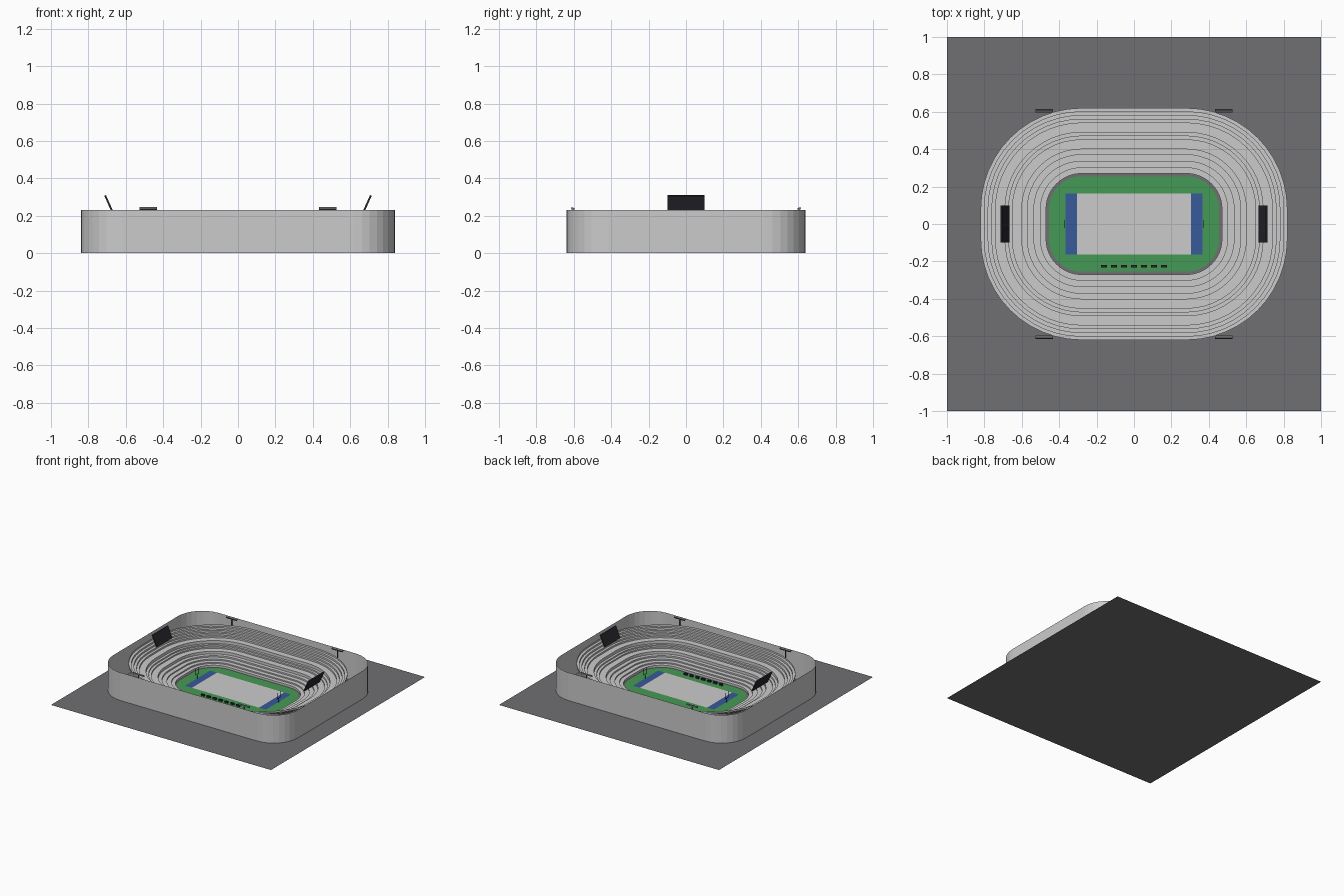
import bpy, bmesh, math
from mathutils import Matrix

if "Cube" in bpy.data.objects:
    bpy.data.objects.remove(bpy.data.objects["Cube"])


def material(name, r, g, b):
    m = bpy.data.materials.new(name)
    m.diffuse_color = (r, g, b, 1)
    m.use_nodes = True
    m.node_tree.nodes["Principled BSDF"].inputs["Base Color"].default_value = m.diffuse_color
    return m


ASPHALT = material("asphalt", 0.16, 0.16, 0.175)
GRASS = material("grass", 0.06, 0.32, 0.09)
BLUE = material("end_zone_blue", 0.04, 0.10, 0.33)
DARK = material("dark", 0.02, 0.02, 0.028)
STEEL = material("steel", 0.15, 0.15, 0.16)


def make(name, bm, mat=None):
    me = bpy.data.meshes.new(name)
    bm.to_mesh(me)
    bm.free()
    ob = bpy.data.objects.new(name, me)
    bpy.context.collection.objects.link(ob)
    if mat:
        me.materials.append(mat)
    return ob


def add_box(bm, centre, size, tilt=None):
    m = Matrix.Translation(centre)
    if tilt:
        m = m @ tilt
    bmesh.ops.create_cube(bm, size=1, matrix=m @ Matrix.Diagonal((*size, 1)))


def rounded(cx, cy, r, seg):
    """Outline of a rectangle of half size cx, cy grown outwards by r."""
    pts = []
    for k, (sx, sy) in enumerate([(1, 1), (-1, 1), (-1, -1), (1, -1)]):
        for i in range(seg + 1):
            a = math.pi / 2 * (k + i / seg)
            pts.append((sx * cx + r * math.cos(a), sy * cy + r * math.sin(a)))
    return pts


def loft(bm, loops):
    rows = [[bm.verts.new((x, y, z)) for x, y in pts] for pts, z in loops]
    for lo, hi in zip(rows, rows[1:]):
        n = len(lo)
        for i in range(n):
            j = (i + 1) % n
            bm.faces.new((lo[i], lo[j], hi[j], hi[i]))
    return rows


def flat(name, x0, x1, y0, y1, z, mat=None):
    bm = bmesh.new()
    bm.faces.new([bm.verts.new((x, y, z)) for x, y in
                  ((x0, y0), (x1, y0), (x1, y1), (x0, y1))])
    return make(name, bm, mat)


# Ground and outer wall
flat("ground", -1, 1, -1, 1, 0, ASPHALT)
bm = bmesh.new()
wall = rounded(0.62, 0.42, 0.22, 8)
loft(bm, [(wall, 0), (wall, 0.23)])
make("outer_wall", bm)

# Seating bowl: stepped tiers as (radius where the step rises, height after it)
steps = [(0.19, 0.018), (0.22, 0.028), (0.255, 0.038), (0.29, 0.05), (0.32, 0.072),
         (0.37, 0.083), (0.39, 0.094), (0.41, 0.118), (0.46, 0.132), (0.48, 0.146),
         (0.50, 0.160), (0.52, 0.175), (0.54, 0.19)]
loops, z = [], 0.0
for r, top in steps:
    pts = rounded(0.28, 0.08, r, 12)
    loops += [(pts, z), (pts, top)]
    z = top
bm = bmesh.new()
loft(bm, loops)
bmesh.ops.reverse_faces(bm, faces=bm.faces[:])
make("seating_bowl", bm)

# Playing field
bm = bmesh.new()
bm.faces.new([bm.verts.new((x, y, 0.004)) for x, y in rounded(0.28, 0.08, 0.175, 12)])
make("grass", bm, GRASS)
flat("pitch", -0.305, 0.305, -0.163, 0.163, 0.007)
for s, side in ((-1, "left"), (1, "right")):
    a, b = sorted((s * 0.305, s * 0.367))
    flat(side + "_end_zone", a, b, -0.163, 0.163, 0.007, BLUE)

    # Goal posts
    bm = bmesh.new()
    x, t = s * 0.37, 0.003
    add_box(bm, (x, 0, 0.02), (t, t, 0.04))
    add_box(bm, (x, 0, 0.04), (t, 0.043, t))
    for y in (-0.02, 0.02):
        add_box(bm, (x, y, 0.065), (t, t, 0.05))
    make(side + "_goal_post", bm, DARK)

    # Scoreboard leaning outwards
    bm = bmesh.new()
    add_box(bm, (s * 0.69, 0, 0.263), (0.01, 0.2, 0.1),
            Matrix.Rotation(s * math.radians(24), 4, 'Y'))
    make(side + "_scoreboard", bm, DARK)

    # Floodlight banks on thin posts
    for f in (-1, 1):
        bm = bmesh.new()
        add_box(bm, (s * 0.48, f * 0.605, 0.238), (0.095, 0.017, 0.011),
                Matrix.Rotation(f * math.radians(25), 4, 'X'))
        add_box(bm, (s * 0.48, f * 0.605, 0.117), (0.006, 0.006, 0.234))
        make(side + ("_front" if f < 0 else "_back") + "_floodlight", bm, STEEL)

# Row of team benches
bm = bmesh.new()
for i in range(-3, 4):
    add_box(bm, (i * 0.0535, -0.225, 0.011), (0.03, 0.013, 0.014))
make("benches", bm, DARK)
